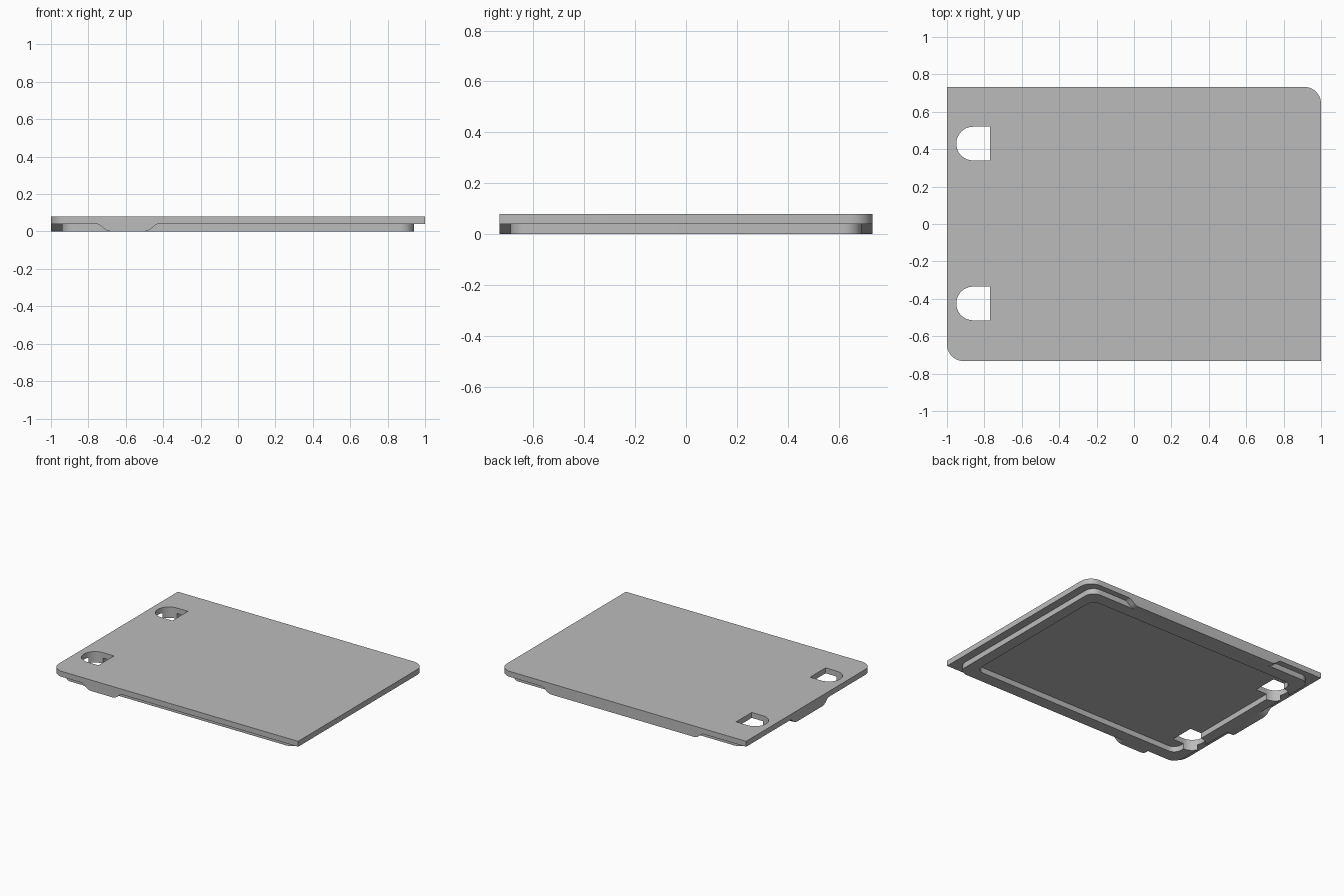
import bpy
import bmesh
import math

if "Cube" in bpy.data.objects:
    bpy.data.objects.remove(bpy.data.objects["Cube"], do_unlink=True)

HX, HY = 1.0, 0.733          # half size of the plate
TOP, MID = 0.08, 0.04        # plate top and underside
RIM_X, RIM_Y = 0.94, 0.69    # outer half size of the rim

grey = bpy.data.materials.new("mid grey")
grey.use_nodes = True
colour = (0.5, 0.5, 0.5, 1)
grey.diffuse_color = colour
grey.node_tree.nodes["Principled BSDF"].inputs["Base Color"].default_value = colour


def make_object(name, bm):
    bmesh.ops.recalc_face_normals(bm, faces=bm.faces)
    mesh = bpy.data.meshes.new(name)
    bm.to_mesh(mesh)
    bm.free()
    mesh.materials.append(grey)
    obj = bpy.data.objects.new(name, mesh)
    bpy.context.collection.objects.link(obj)
    return obj


def rounded_rect(hx, hy, radii, steps=10):
    """Outline points; radii run counter-clockwise from the +x +y corner."""
    points = []
    for i, ((sx, sy), r) in enumerate(zip([(1, 1), (-1, 1), (-1, -1), (1, -1)], radii)):
        if r == 0:
            points.append((sx * hx, sy * hy))
            continue
        for k in range(steps + 1):
            a = (i + k / steps) * math.pi / 2
            points.append((sx * (hx - r) + r * math.cos(a), sy * (hy - r) + r * math.sin(a)))
    return points


def prism(name, outline, z0, z1):
    bm = bmesh.new()
    face = bm.faces.new([bm.verts.new((x, y, z0)) for x, y in outline])
    up = bmesh.ops.extrude_face_region(bm, geom=[face])["geom"]
    bmesh.ops.translate(bm, vec=(0, 0, z1 - z0),
                        verts=[v for v in up if isinstance(v, bmesh.types.BMVert)])
    return make_object(name, bm)


def ring(name, outer, inner, z0, z1):
    bm = bmesh.new()
    loops = [[bm.verts.new((x, y, z)) for x, y in pts]
             for pts, z in ((outer, z0), (outer, z1), (inner, z1), (inner, z0))]
    n = len(outer)
    for a, b in zip(loops, loops[1:] + loops[:1]):
        for i in range(n):
            j = (i + 1) % n
            bm.faces.new((a[i], a[j], b[j], b[i]))
    return make_object(name, bm)


def tab(name, place, half):
    """Flush edge tab with eased ends; place maps (along, in or out) to x, y."""
    ease = [(0, MID), (0.015, 0.032), (0.035, 0.014), (0.05, 0.005), (0.07, 0)]
    side = [(half - d, z) for d, z in ease]
    profile = side + [(-u, z) for u, z in reversed(side)]
    bm = bmesh.new()
    ends = [[bm.verts.new((*place(u, e), z)) for u, z in profile] for e in (0, 1)]
    for loop in ends:
        bm.faces.new(loop)
    n = len(profile)
    for i in range(n):
        j = (i + 1) % n
        bm.faces.new((ends[0][i], ends[0][j], ends[1][j], ends[1][i]))
    return make_object(name, bm)


# Top plate, two opposite corners rounded
plate = prism("top_plate", rounded_rect(HX, HY, (0.09, 0, 0.09, 0)), MID, TOP)

# Raised rim around the underside
rim = ring("underside_rim", rounded_rect(RIM_X, RIM_Y, [0.07] * 4),
           rounded_rect(0.86, 0.60, [0.06] * 4), 0, MID)

# Flush tabs between the rim and the plate edge
tabs = [
    tab("front_tab", lambda u, e: (u - 0.59, -HY if e else -RIM_Y), 0.16),
    tab("back_tab", lambda u, e: (u, HY if e else RIM_Y), 0.65),
    tab("right_tab", lambda u, e: (-HX if e else -RIM_X, u), 0.22),
]

# D-shaped holes through plate and rim
R, CX = 0.09, -0.86
for cy in (-0.425, 0.43):
    arc = [math.pi * (0.5 + k / 24) for k in range(25)]
    outline = [(CX + R * math.cos(a), cy + R * math.sin(a)) for a in arc]
    outline += [(CX + R, cy - R), (CX + R, cy + R)]
    cutter = prism("hole_cutter", outline, -0.05, 0.15)
    cutter.hide_render = True
    for body in (plate, rim):
        mod = body.modifiers.new("hole", "BOOLEAN")
        mod.operation = "DIFFERENCE"
        mod.solver = "EXACT"
        mod.object = cutter
        bpy.context.view_layer.objects.active = body
        bpy.ops.object.modifier_apply(modifier=mod.name)
    bpy.data.objects.remove(cutter, do_unlink=True)

# Smooth curves, sharp edges
for obj in bpy.context.view_layer.objects:
    obj.select_set(obj in [plate, rim] + tabs)
bpy.context.view_layer.objects.active = plate
bpy.ops.object.shade_smooth_by_angle(angle=math.radians(30))
